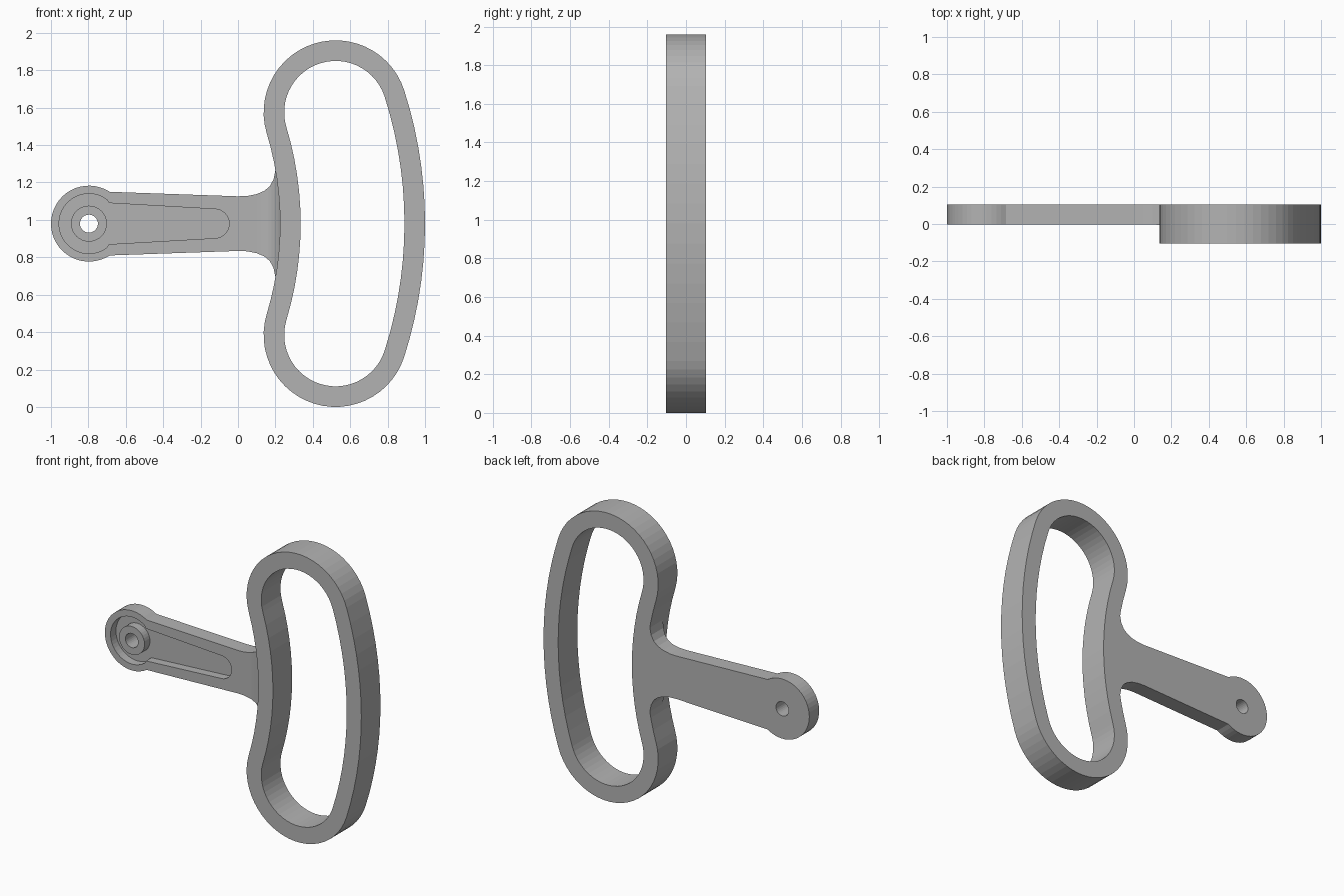
import bpy, bmesh
from math import sin, cos, radians, hypot, atan2, degrees

if "Cube" in bpy.data.objects:
    bpy.data.objects.remove(bpy.data.objects["Cube"])

MID = 0.98                    # height of the symmetry plane
FRONT, BACK = -0.103, 0.103   # full depth of the grip
FACE = -0.003                 # front face of the arm
FLOOR = 0.055                 # bottom of the pocket
PIVOT = -0.797

metal = bpy.data.materials.new("grey metal")
metal.use_nodes = True
grey = (0.45, 0.45, 0.45, 1)
metal.diffuse_color = grey
bsdf = next(n for n in metal.node_tree.nodes if n.type == 'BSDF_PRINCIPLED')
bsdf.inputs["Base Color"].default_value = grey


def arc(cx, cz, r, a, b, n):
    """Points from angle a to b, leaving out the last one."""
    steps = [radians(a + (b - a) * i / n) for i in range(n)]
    return [(cx + r * cos(t), cz + r * sin(t)) for t in steps]


def mirrored(upper):
    """Close an upper half outline with its reflection."""
    return upper + [(x, -z) for x, z in reversed(upper) if z > 1e-6]


def prism(name, pts, low, high, axis='Y', base=MID):
    """Extrude an outline along Y (points are x,z) or along Z (points are x,y)."""
    bm = bmesh.new()
    if axis == 'Y':
        verts = [bm.verts.new((x, low, base + z)) for x, z in pts]
        push = (0, high - low, 0)
    else:
        verts = [bm.verts.new((x, y, low)) for x, y in pts]
        push = (0, 0, high - low)
    out = bmesh.ops.extrude_face_region(bm, geom=[bm.faces.new(verts)], use_keep_orig=True)
    bmesh.ops.translate(bm, vec=push, verts=[g for g in out["geom"] if isinstance(g, bmesh.types.BMVert)])
    bmesh.ops.recalc_face_normals(bm, faces=bm.faces)
    mesh = bpy.data.meshes.new(name)
    bm.to_mesh(mesh)
    bm.free()
    mesh.materials.append(metal)
    obj = bpy.data.objects.new(name, mesh)
    bpy.context.collection.objects.link(obj)
    return obj


def combine(target, tool, operation):
    """Apply a boolean and discard the tool."""
    mod = target.modifiers.new("join", 'BOOLEAN')
    mod.operation, mod.object, mod.solver = operation, tool, 'EXACT'
    bpy.context.view_layer.update()
    result = bpy.data.meshes.new_from_object(target.evaluated_get(bpy.context.evaluated_depsgraph_get()))
    target.modifiers.clear()
    target.data = result
    bpy.data.objects.remove(tool)


def grip_outline(inset):
    """Two round ends joined by tangent arcs, one bulging and one hollow."""
    ex, ez = 0.522, 0.595
    right, left = -1.336, -1.446
    ra = degrees(atan2(ez, ex - right))
    la = degrees(atan2(ez, ex - left))
    r = 0.385 - inset
    rr = hypot(ex - right, ez) + r
    lr = hypot(ex - left, ez) - r
    return (arc(right, 0, rr, -ra, ra, 14) + arc(ex, ez, r, ra, 180 + la, 26)
            + arc(left, 0, lr, la, -la, 12) + arc(ex, -ez, r, 180 - la, 360 - ra, 26))


# Looped grip
grip = prism("grip", grip_outline(0), FRONT, BACK)
combine(grip, prism("grip_opening", grip_outline(0.11), -0.3, 0.3), 'DIFFERENCE')

# Arm with round end, slight taper and flared root
root = [(0.0, 0.146), (0.05, 0.148), (0.10, 0.158), (0.14, 0.175),
        (0.17, 0.2), (0.19, 0.237), (0.2, 0.285), (0.25, 0.285)]
arm = prism("handle", mirrored(arc(PIVOT, 0, 0.203, 180, 57, 16) + [(-0.685, 0.17)] + root), FRONT, BACK)

# Set the arm face back, with a hollow sweep up to the grip
sweep = [(0.105 + 0.125 * sin(radians(t)), FRONT + (FACE - FRONT) * cos(radians(t))) for t in range(0, 91, 9)]
combine(arm, prism("step", [(-1.2, -0.3), (-1.2, FACE)] + sweep + [(0.23, -0.3)], 0, 2, 'Z'), 'DIFFERENCE')

# Pocket, pivot boss and hole
pocket = arc(PIVOT, 0, 0.16, 180, 45, 16) + [(-0.69, 0.11)] + arc(-0.125, 0, 0.078, 88, 0, 8) + [(-0.047, 0)]
pocket.insert(-9, (-0.13, 0.078))
combine(arm, prism("pocket", mirrored(pocket), -0.3, FLOOR), 'DIFFERENCE')
combine(arm, prism("boss", arc(PIVOT, 0, 0.096, 0, 360, 32), FACE, FLOOR + 0.02), 'UNION')
combine(arm, prism("pivot_hole", arc(PIVOT, 0, 0.048, 0, 360, 28), -0.3, 0.3), 'DIFFERENCE')

combine(arm, grip, 'UNION')
